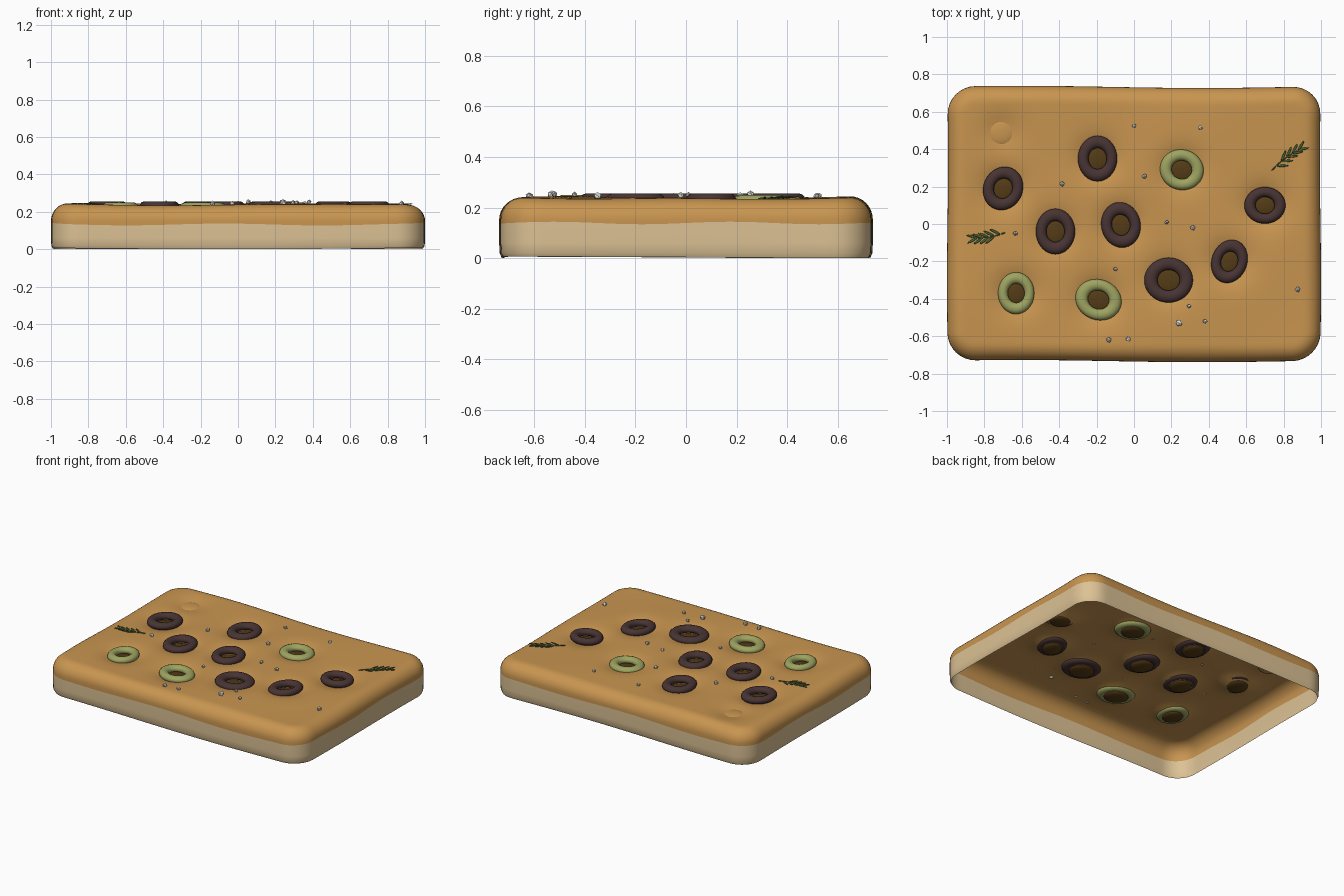
import bpy, bmesh, math, random
from mathutils import Vector, Matrix

random.seed(4)
cube = bpy.data.objects.get("Cube")
if cube:
    bpy.data.objects.remove(cube, do_unlink=True)


def material(name, rgb):
    m = bpy.data.materials.new(name)
    m.use_nodes = True
    m.diffuse_color = (*rgb, 1)
    m.node_tree.nodes["Principled BSDF"].inputs["Base Color"].default_value = (*rgb, 1)
    return m


CRUST = material("golden crust", (0.58, 0.30, 0.08))
CRUMB = material("pale crumb", (0.72, 0.54, 0.30))
BLACK = material("dark olive", (0.065, 0.034, 0.034))
GREEN = material("green olive", (0.34, 0.37, 0.12))
PIT = material("olive hole", (0.09, 0.045, 0.008))
HERB = material("herb green", (0.07, 0.13, 0.04))
SALT = material("salt white", (0.75, 0.75, 0.73))

# Olives: x, y, radius x, radius y, turn in degrees
DARK_OLIVES = [(-0.70, 0.19, 0.105, 0.118, -25), (-0.195, 0.35, 0.105, 0.122, 0),
               (-0.42, -0.04, 0.105, 0.122, 0), (-0.07, -0.005, 0.105, 0.122, 12),
               (0.185, -0.30, 0.13, 0.12, 0), (0.51, -0.20, 0.095, 0.118, -20),
               (0.70, 0.10, 0.11, 0.098, 0)]
GREEN_OLIVES = [(0.255, 0.29, 0.118, 0.108, -15), (-0.63, -0.37, 0.097, 0.112, 0),
                (-0.19, -0.405, 0.125, 0.108, -20)]
EMPTY = (-0.71, 0.49)
DIMPLES = [o[:2] for o in DARK_OLIVES + GREEN_OLIVES] + [EMPTY]


def height(x, y):
    """Uneven top of the bread, pressed in at each dimple."""
    z = 0.239 + 0.004 * math.sin(4 * x + 3 * y + 1) + 0.003 * math.sin(7 * y - 5 * x)
    for px, py in DIMPLES:
        depth = 0.025 if (px, py) == EMPTY else 0.045
        z -= depth * math.exp(-((x - px) ** 2 + (y - py) ** 2) / 0.0121)
    return z


def finish(name, bm, mats, smooth=True):
    me = bpy.data.meshes.new(name)
    bm.to_mesh(me)
    bm.free()
    ob = bpy.data.objects.new(name, me)
    bpy.context.collection.objects.link(ob)
    for m in mats:
        me.materials.append(m)
    for p in me.polygons:
        p.use_smooth = smooth
    return ob


# Bread shell: rounded rectangle loops, open underneath
A, B, C, R = 1.0, 0.733, 0.15, 0.09


def outline(inset):
    pts = []
    corners = [(A - C, B - C), (C - A, B - C), (C - A, C - B), (A - C, C - B)]
    for i, (cx, cy) in enumerate(corners):
        for k in range(9):
            a = math.pi / 2 * (i + k / 8)
            pts.append(Vector((cx + (C - inset) * math.cos(a), cy + (C - inset) * math.sin(a))))
        nx, ny = corners[(i + 1) % 4]
        a = math.pi / 2 * (i + 1)
        start = pts[-1]
        end = Vector((nx + (C - inset) * math.cos(a), ny + (C - inset) * math.sin(a)))
        n = 60 if i % 2 == 0 else 42
        pts += [start.lerp(end, k / n) for k in range(1, n)]
    return pts


def wobble(p):
    return Vector((p.x * (1 - 0.003 * (1 + math.sin(5 * p.y))),
                   p.y * (1 - 0.008 * math.sin(3.2 * p.x + 0.4) * math.copysign(1, p.y))))


bm = bmesh.new()
loops = []


def add_loop(points, z_of):
    loops.append([bm.verts.new((p.x, p.y, z_of(p))) for p in map(wobble, points)])


def colour_line(p):
    return 0.134 + 0.005 * math.sin(6 * p.x + 2) + 0.005 * math.sin(9 * p.y)


add_loop(outline(0.010), lambda p: 0.003 + 0.003 * math.sin(3 * p.x + 2 * p.y))
add_loop(outline(0.002), lambda p: 0.02)
add_loop(outline(0), lambda p: 0.06)
add_loop(outline(0), colour_line)
for k in range(9):
    a = math.pi / 2 * k / 8
    add_loop(outline(R * (1 - math.cos(a))),
             lambda p, s=math.sin(a): 0.152 + (height(p.x, p.y) - 0.152) * s)
inner = outline(R)
for k in range(1, 44):
    add_loop([p * (1 - k / 44) for p in inner], lambda p: height(p.x, p.y))
for level, (lo, hi) in enumerate(zip(loops, loops[1:])):
    n = len(lo)
    for i in range(n):
        f = bm.faces.new((lo[i], lo[(i + 1) % n], hi[(i + 1) % n], hi[i]))
        f.material_index = 1 if level < 3 else 0
middle = bm.verts.new((0, 0, height(0, 0)))
for i in range(n):
    bm.faces.new((loops[-1][i], loops[-1][(i + 1) % n], middle))
finish("bread", bm, [CRUST, CRUMB])


# Olive rings, each with a dark hole
def ellipsoid(name, mat, loc, scale, turn=0):
    bm = bmesh.new()
    bmesh.ops.create_uvsphere(bm, u_segments=28, v_segments=12, radius=1)
    ob = finish(name, bm, [mat])
    ob.location, ob.scale, ob.rotation_euler.z = loc, scale, turn
    return ob


def olive(name, mat, x, y, rx, ry, turn, z):
    bm = bmesh.new()
    n, m = 36, 14
    ring = []
    for i in range(n):
        u = math.tau * i / n
        row = []
        for j in range(m):
            v = math.tau * j / m
            r = 0.73 + 0.27 * math.cos(v)
            row.append(bm.verts.new((rx * r * math.cos(u), ry * r * math.sin(u), 0.024 * math.sin(v))))
        ring.append(row)
    for i in range(n):
        for j in range(m):
            a, b = ring[i], ring[(i + 1) % n]
            bm.faces.new((a[j], b[j], b[(j + 1) % m], a[(j + 1) % m]))
    ob = finish(name, bm, [mat])
    ob.location = (x, y, z)
    ob.rotation_euler.z = math.radians(turn)
    ellipsoid(name + "_hole", PIT, (x, y, 0.203), (rx * 0.64, ry * 0.64, 0.018), math.radians(turn))


for i, o in enumerate(DARK_OLIVES):
    olive(f"dark_olive_{i + 1}", BLACK, *o, 0.233)
for i, o in enumerate(GREEN_OLIVES):
    olive(f"green_olive_{i + 1}", GREEN, *o, 0.226)

# Crust button left in the empty dimple
ellipsoid("crust_button", CRUST, (*EMPTY, 0.212), (0.07, 0.07, 0.016))


# Herb sprigs: a thin stem with paired needle leaves
def needle(bm, start, end, width):
    d = end - start
    basis = d.to_track_quat('X', 'Z').to_matrix().to_4x4()
    mat = Matrix.Translation((start + end) / 2) @ basis @ Matrix.Diagonal((d.length / 2, width, 0.004, 1))
    bmesh.ops.create_uvsphere(bm, u_segments=8, v_segments=6, radius=1, matrix=mat)


def on_top(p, lift=0.005):
    return Vector((p.x, p.y, height(p.x, p.y) + lift))


def sprig(name, base, tip):
    bm = bmesh.new()
    base, tip = Vector(base), Vector(tip)
    d = tip - base
    side = Vector((-d.y, d.x)).normalized()
    stem = [base + d * t / 6 + side * 0.012 * math.sin(t / 6 * math.pi) for t in range(7)]
    for a, b in zip(stem, stem[1:]):
        needle(bm, on_top(a), on_top(b), 0.004)
    for k in range(1, 6):
        for s in (1, -1):
            if k == 1 and s == 1:
                continue
            end = stem[k] + d.normalized() * 0.055 + side * s * (0.042 - 0.004 * k)
            needle(bm, on_top(stem[k]), on_top(end, 0.009), 0.0065)
    finish(name, bm, [HERB])


sprig("left_sprig", (0.735, 0.285), (0.91, 0.41))
sprig("right_sprig", (-0.685, -0.045), (-0.87, -0.072))

# Coarse salt crystals
GRAINS = [(0, 0.525), (0.355, 0.515), (0.055, 0.255), (-0.385, 0.215), (-0.635, -0.05),
          (0.175, 0.01), (0.315, -0.02), (-0.10, -0.24), (0.295, -0.44), (0.24, -0.53),
          (0.38, -0.52), (-0.135, -0.62), (-0.03, -0.615), (0.875, -0.35)]
bm = bmesh.new()
for x, y in GRAINS:
    size = 0.02 if (x, y) == (0.24, -0.53) else random.uniform(0.012, 0.016)
    new = bmesh.ops.create_icosphere(bm, subdivisions=1, radius=size)["verts"]
    for v in new:
        v.co = v.co * random.uniform(0.8, 1.1) + Vector((x, y, height(x, y) + 0.008))
finish("salt_grains", bm, [SALT], smooth=False)
